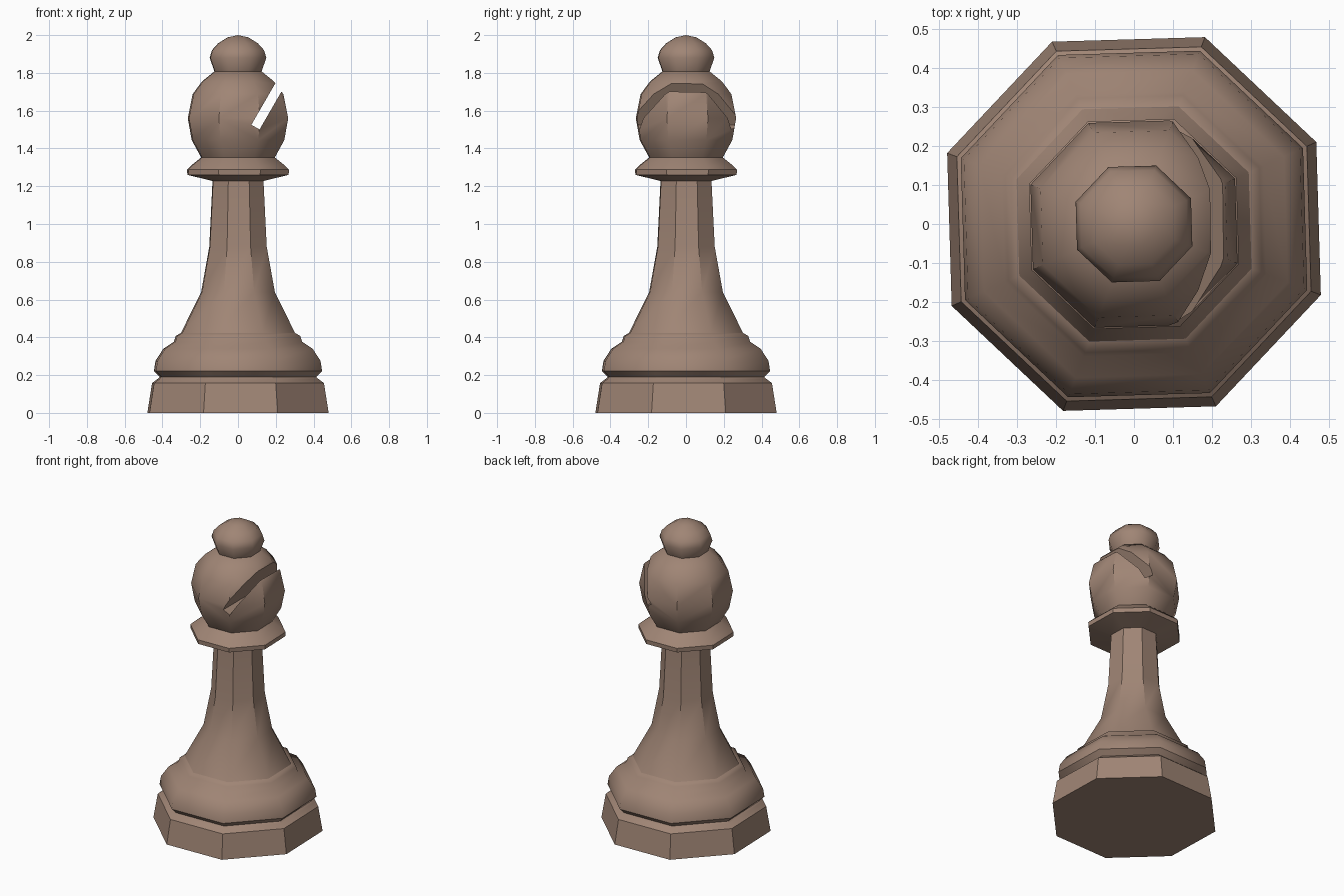
import bpy, bmesh, math

if "Cube" in bpy.data.objects:
    bpy.data.objects.remove(bpy.data.objects["Cube"])

wood = bpy.data.materials.new("warm_brown")
wood.diffuse_color = (0.35, 0.235, 0.178, 1)
wood.use_nodes = True
wood.node_tree.nodes["Principled BSDF"].inputs["Base Color"].default_value = wood.diffuse_color

SIDES = 8
TURN = math.radians(24.2)          # octagon is slightly rotated
FIT = 1 / math.cos(math.radians(20.8))  # silhouette half width -> corner radius


def lathe(name, profile, angle, cap_bottom=False, cap_top=False):
    """Turn (half width, height) points into an eight-sided part."""
    bm = bmesh.new()
    rings = []
    for w, z in profile:
        if w == 0:
            rings.append([bm.verts.new((0, 0, z))] * SIDES)
            continue
        r = w * FIT
        rings.append([bm.verts.new((r * math.cos(TURN + i * math.tau / SIDES),
                                    r * math.sin(TURN + i * math.tau / SIDES), z))
                      for i in range(SIDES)])
    for lo, hi in zip(rings, rings[1:]):
        for i in range(SIDES):
            j = (i + 1) % SIDES
            if hi[i] is hi[j]:
                bm.faces.new((lo[i], lo[j], hi[i]))
            else:
                bm.faces.new((lo[i], lo[j], hi[j], hi[i]))
    if cap_bottom:
        bm.faces.new(rings[0][::-1])
    if cap_top:
        bm.faces.new(rings[-1])
    bm.normal_update()
    me = bpy.data.meshes.new(name)
    bm.to_mesh(me)
    bm.free()
    me.materials.append(wood)
    ob = bpy.data.objects.new(name, me)
    bpy.context.collection.objects.link(ob)
    smooth(ob, angle)
    return ob


def select(ob):
    bpy.ops.object.select_all(action='DESELECT')
    ob.select_set(True)
    bpy.context.view_layer.objects.active = ob


def smooth(ob, angle):
    select(ob)
    bpy.ops.object.shade_smooth_by_angle(angle=math.radians(angle))


# Foot block with chamfered top
lathe("base", [(0.48, 0), (0.455, 0.158), (0.425, 0.18), (0.415, 0.19)], 30,
      cap_bottom=True)
# Rounded ring above the groove
lathe("base_ring", [(0.415, 0.19), (0.445, 0.222), (0.437, 0.275), (0.395, 0.34),
                    (0.34, 0.376), (0.33, 0.407), (0.302, 0.423)], 50)
# Tapering stem
lathe("stem", [(0.302, 0.423), (0.195, 0.64), (0.152, 0.88), (0.135, 1.228)], 42)
# Flared collar
lathe("collar", [(0.135, 1.228), (0.268, 1.26), (0.27, 1.288), (0.25, 1.308),
                 (0.195, 1.352)], 35)
# Rounded head
head = lathe("head", [(0.195, 1.352), (0.245, 1.444), (0.266, 1.56), (0.24, 1.688),
                      (0.19, 1.755), (0.125, 1.808)], 42,
             cap_bottom=True, cap_top=True)
# Top ball
lathe("finial", [(0.125, 1.808), (0.15, 1.88), (0.138, 1.92), (0.105, 1.957),
                 (0.055, 1.988), (0, 2.0)], 50)

# Slanted slot cut through the right side of the head
bpy.ops.mesh.primitive_cube_add(size=1, location=(0.1925, 0, 1.686),
                                rotation=(0, math.radians(30), 0))
cutter = bpy.context.object
cutter.name = "slot_cutter"
cutter.scale = (0.05, 1, 0.4)
cutter.hide_render = True
cutter.data.materials.append(wood)
mod = head.modifiers.new("slot", 'BOOLEAN')
mod.operation = 'DIFFERENCE'
mod.solver = 'EXACT'
mod.object = cutter
select(head)
bpy.ops.object.modifier_apply(modifier="slot")
bpy.data.objects.remove(cutter)
smooth(head, 42)
